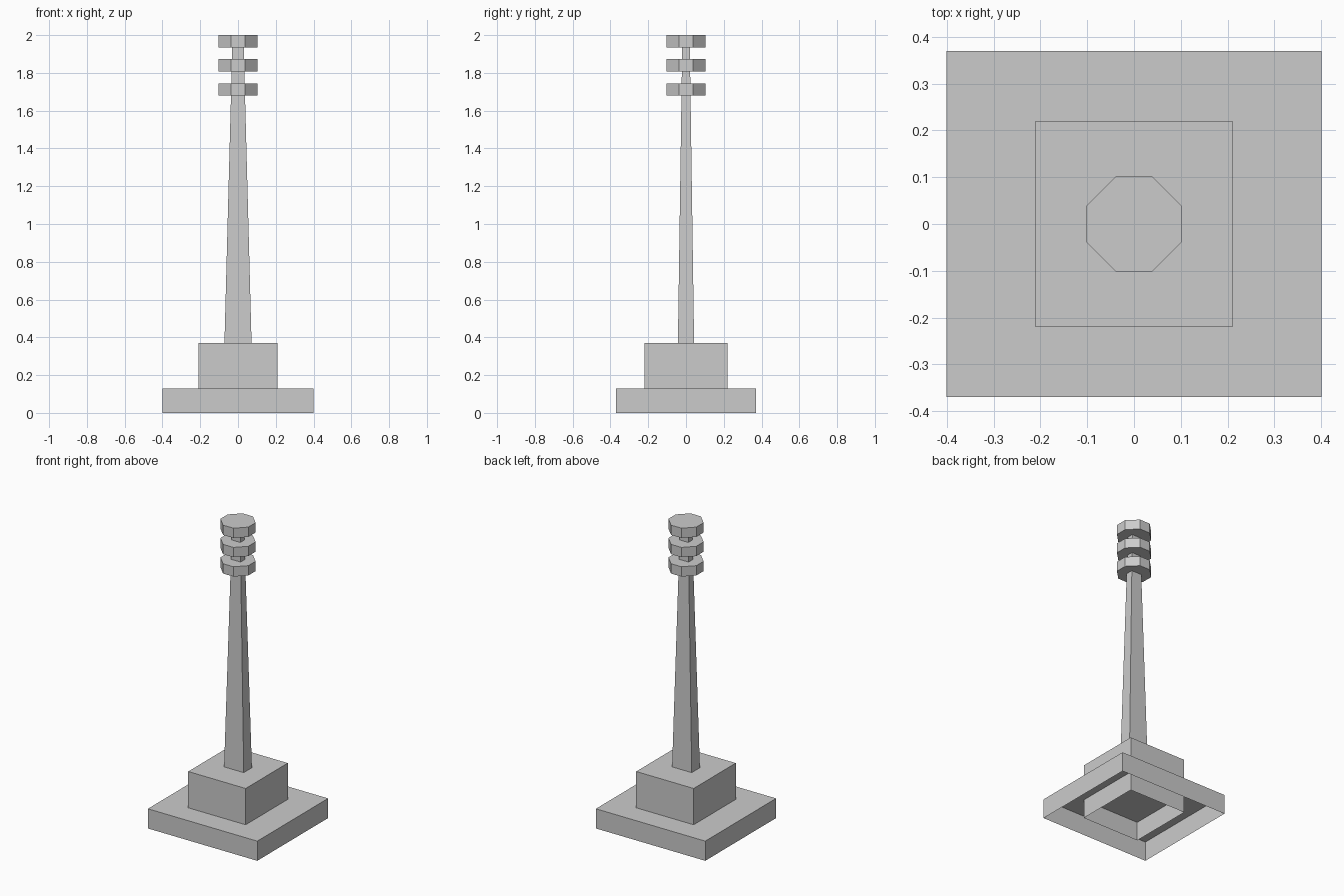
import bpy
import bmesh

cube = bpy.data.objects.get("Cube")
if cube:
    bpy.data.objects.remove(cube, do_unlink=True)

grey = bpy.data.materials.new("light_grey")
grey.use_nodes = True
colour = (0.6, 0.6, 0.6, 1.0)
grey.diffuse_color = colour
grey.node_tree.nodes["Principled BSDF"].inputs["Base Color"].default_value = colour


def rectangle(hx, hy):
    return [(-hx, -hy), (hx, -hy), (hx, hy), (-hx, hy)]


def octagon(a, b):
    return [(-b, -a), (b, -a), (a, -b), (a, b),
            (b, a), (-b, a), (-a, b), (-a, -b)]


def loft(name, lower, upper, z0, z1, open_bottom=False):
    """Join two matching outlines with flat walls and cap the ends."""
    bm = bmesh.new()
    low = [bm.verts.new((x, y, z0)) for x, y in lower]
    top = [bm.verts.new((x, y, z1)) for x, y in upper]
    count = len(low)
    for i in range(count):
        j = (i + 1) % count
        bm.faces.new((low[i], low[j], top[j], top[i]))
    bm.faces.new(top)
    if not open_bottom:
        bm.faces.new(low[::-1])
    mesh = bpy.data.meshes.new(name)
    bm.to_mesh(mesh)
    bm.free()
    mesh.materials.append(grey)
    obj = bpy.data.objects.new(name, mesh)
    bpy.context.collection.objects.link(obj)
    return obj


# Hollow stepped foot, both steps open underneath
slab = rectangle(0.40, 0.37)
loft("base_slab", slab, slab, 0.0, 0.13, open_bottom=True)
block = rectangle(0.21, 0.22)
loft("plinth", block, block, 0.005, 0.37, open_bottom=True)

# Tapered rectangular post
loft("post", rectangle(0.072, 0.043), rectangle(0.03, 0.02), 0.36, 1.95)

# Three eight-sided rings at the top
ring = octagon(0.102, 0.038)
for place, z in (("lower", 1.68), ("middle", 1.808), ("upper", 1.935)):
    loft(place + "_ring", ring, ring, z, z + 0.065)
